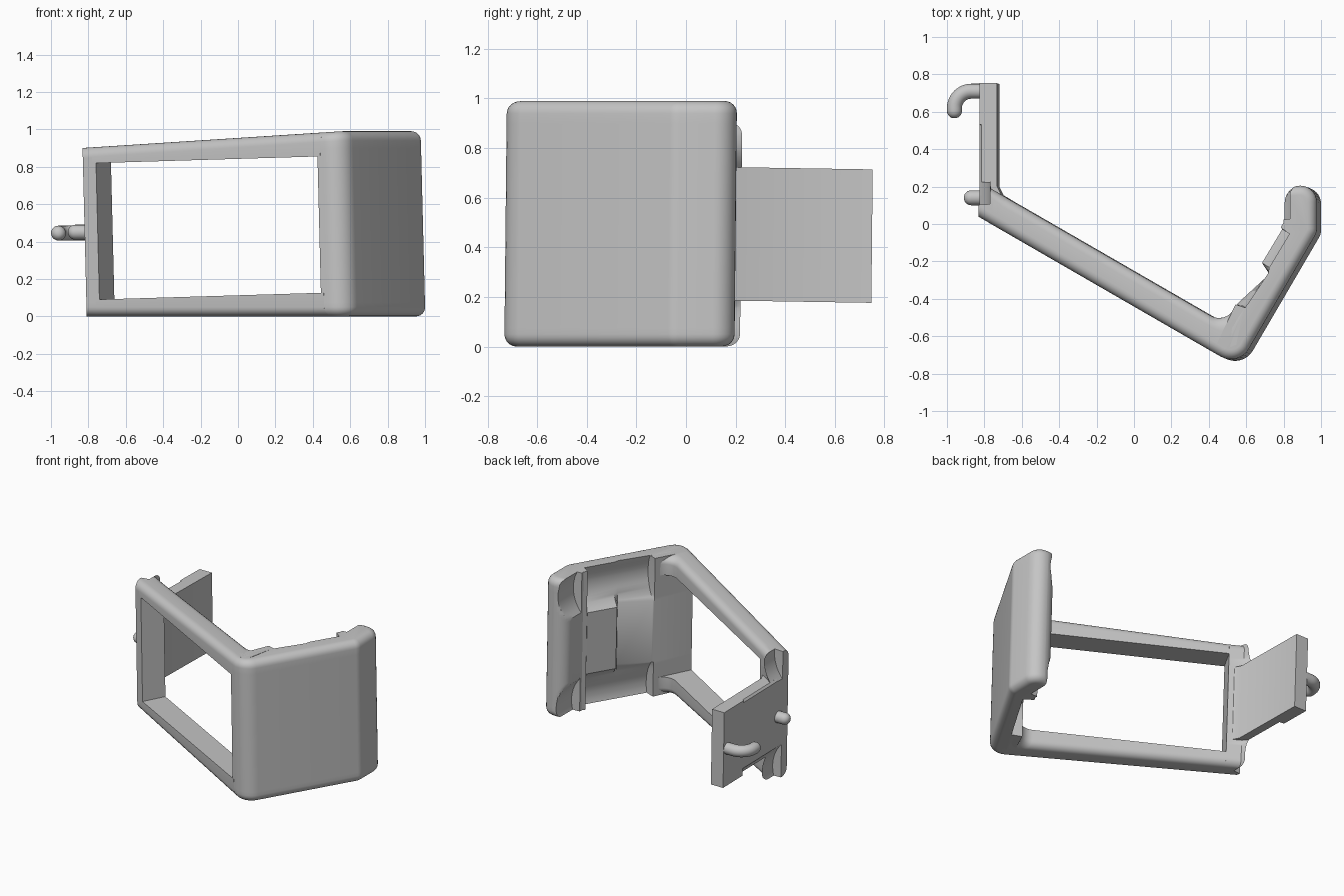
import bpy, bmesh, math
from mathutils import Vector

if "Cube" in bpy.data.objects:
    bpy.data.objects.remove(bpy.data.objects["Cube"], do_unlink=True)

grey = bpy.data.materials.new("light_grey")
grey.use_nodes = True
grey.diffuse_color = (0.56, 0.56, 0.56, 1)
grey.node_tree.nodes["Principled BSDF"].inputs["Base Color"].default_value = grey.diffuse_color

HEIGHT = 0.99
EDGE = 0.05       # rounding of the long rims
GROOVE = 0.25     # radius of the round grooves
GROOVE_Z = (0.07, 0.875)


def make_object(name, rings):
    """Skin a list of equal rings, close the ends, lean slightly and shade."""
    bm = bmesh.new()
    loops = [[bm.verts.new((p.x - 0.025 * (p.z - 0.45), p.y + 0.01 * (p.z - 0.45), p.z))
              for p in ring] for ring in rings]
    n = len(loops[0])
    for a, b in zip(loops, loops[1:]):
        for i in range(n):
            j = (i + 1) % n
            bm.faces.new((a[i], a[j], b[j], b[i]))
    bm.faces.new(loops[0][::-1])
    bm.faces.new(loops[-1])
    bm.normal_update()
    mesh = bpy.data.meshes.new(name)
    bm.to_mesh(mesh)
    bm.free()
    mesh.materials.append(grey)
    ob = bpy.data.objects.new(name, mesh)
    bpy.context.collection.objects.link(ob)
    bpy.ops.object.select_all(action='DESELECT')
    ob.select_set(True)
    bpy.context.view_layer.objects.active = ob
    bpy.ops.object.shade_smooth_by_angle(angle=math.radians(30))


def section(corners, inset, steps=8):
    """Outline from (x, y, fillet radius, rim) corners; rim edges move in by inset."""
    pts = [Vector(c[:2]) for c in corners]
    n = len(pts)
    normals = []
    for i in range(n):
        d = (pts[(i + 1) % n] - pts[i]).normalized()
        normals.append(Vector((-d.y, d.x)))
    moved = []
    for i in range(n):
        n1, n2 = normals[i - 1], normals[i]
        e1, e2 = inset * corners[i - 1][3], inset * corners[i][3]
        det = n1.x * n2.y - n1.y * n2.x
        if abs(det) < 0.02:
            moved.append(pts[i] + n2 * e2)
        else:
            moved.append(pts[i] + Vector((e1 * n2.y - e2 * n1.y, n1.x * e2 - n2.x * e1)) / det)
    out = []
    for i, p in enumerate(moved):
        r = corners[i][2]
        if r == 0:
            out.append(p)
            continue
        convex = normals[i - 1].cross(normals[i]) > 0
        r -= inset if convex else 0
        a = (moved[i - 1] - p).normalized()
        b = (moved[(i + 1) % n] - p).normalized()
        half = a.angle(b) / 2
        centre = p + (a + b).normalized() * r / math.sin(half)
        start, end = [p + v * r / math.tan(half) - centre for v in (a, b)]
        for s in range(steps + 1):
            t = s / steps * (math.pi - 2 * half)
            out.append(centre + (start * math.sin(math.pi - 2 * half - t) + end * math.sin(t))
                       / math.sin(math.pi - 2 * half))
    return out


def groove(points, z, start, end, inward):
    """Push outline points back to the floor of the round grooves at height z."""
    o = Vector(start)
    along = Vector(end) - o
    length = along.length
    along.normalize()
    for zc in GROOVE_Z:
        if abs(z - zc) >= GROOVE:
            continue
        floor = GROOVE - math.sqrt(GROOVE ** 2 - (z - zc) ** 2)
        for p in points:
            depth = (p - o).dot(inward)
            if 0 < (p - o).dot(along) < length and depth > floor:
                p -= inward * (depth - floor)


def top(x):
    return HEIGHT * (1 - 0.065 * max(0, 0.57 - x))


def rim_profile():
    """(distance from end, inset) pairs around a rounded rim."""
    return [(EDGE * (1 - math.cos(a)), EDGE * (1 - math.sin(a)))
            for a in (k * math.pi / 12 for k in range(7))]


def upright(name, corners, height, grooves):
    """Full-height part with rounded rims and grooves."""
    rim = rim_profile()
    levels = rim + [(0.075 + 0.0174 * k, 0) for k in range(11)]
    levels += [(0.69 + 0.0174 * k, 0) for k in range(13) if 0.69 + 0.0174 * k < height - EDGE]
    levels += [(height - d, e) for d, e in reversed(rim)]
    rings = []
    for z, inset in levels:
        pts = section(corners, inset)
        for g in grooves:
            groove(pts, z, *g)
        rings.append([Vector((p.x, p.y, z / height * top(p.x))) for p in pts])
    make_object(name, rings)


# Wide panel with rounded corner, end post, inside step and wedge notch
panel = [(0.435, -0.69, 0, 1), (0.57, -0.768, 0.11, 1), (0.99, -0.05, 0.08, 1),
         (0.99, 0.2, 0.088, 1), (0.812, 0.2, 0.088, 0), (0.812, 0.021, 0, 0), (0.812, 0.019, 0, 0),
         (0.812, 0, 0, 0), (0.7975, -0.025, 0, 0), (0.7955, -0.0285, 0, 0), (0.69, -0.21, 0, 0),
         (0.73, -0.27, 0, 0), (0.562, -0.425, 0, 0), (0.556, -0.435, 0, 0)]
panel_inward = Vector((-0.4, 0.24)).normalized()
upright("side_panel", panel, HEIGHT, [((0.63, -0.47), (0.87, -0.07), panel_inward),
                                      ((0.875, 0.02), (0.875, 0.4), Vector((-1, 0)))])

# Post at the far end of the window
tab_groove = ((-0.757, 0.1), (-0.757, 0.53), Vector((-1, 0)))
post = [(-0.82, 0.034, 0, 1), (-0.75, -0.006, 0, 0), (-0.67, 0.136, 0, 1), (-0.755, 0.185, 0, 1),
        (-0.82, 0.222, 0, 0), (-0.82, 0.102, 0, 0), (-0.82, 0.098, 0, 0)]
upright("window_post", post, top(-0.8), [tab_groove])

# Bars above and below the window
bar = [(-0.77, 0.005, 0, 1), (0.45, -0.699, 0, 0), (0.56, -0.65, 0, 0), (0.6, -0.46, 0, 0),
       (0.555, -0.445, 0, 1), (0.5, -0.54, 0.09, 1), (-0.72, 0.164, 0, 0)]
rim = [(d, section(bar, e)) for d, e in rim_profile()]
plain = section(bar, 0)
make_object("lower_bar", [[Vector((p.x, p.y, d)) for p in ring] for d, ring in rim]
            + [[Vector((p.x, p.y, 0.113 + 0.03 * p.x)) for p in plain]])
make_object("upper_bar", [[Vector((p.x, p.y, 0.842 + 0.03 * p.x)) for p in plain]]
            + [[Vector((p.x, p.y, top(p.x) - d)) for p in ring] for d, ring in reversed(rim)])

# Mounting tab behind the post
tab = [(-0.82, 0.15, 0, 0), (-0.7, 0.15, 0, 0), (-0.725, 0.2, 0, 0), (-0.725, 0.75, 0, 0),
       (-0.82, 0.75, 0, 0), (-0.82, 0.532, 0, 0), (-0.82, 0.528, 0, 0)]
rings = []
for z in [0.185 + 0.0169 * k for k in range(5)] + [0.68 + 0.0143 * k for k in range(4)]:
    pts = section(tab, 0)
    groove(pts, z, *tab_groove)
    rings.append([Vector((p.x, p.y, z - 0.016 * (p.y - 0.2))) for p in pts])
make_object("mounting_tab", rings)


def tube(name, path, radius):
    """Round rod along a level path with a domed free end."""
    rings = []
    steps = [(p, (path[min(i + 1, len(path) - 1)] - path[max(i - 1, 0)]).normalized(), radius)
             for i, p in enumerate(path)]
    p, d, r = steps[-1]
    steps += [(p + d * r * math.sin(a), d, r * math.cos(a))
              for a in (k * math.pi / 12 for k in range(1, 6))]
    for p, d, r in steps:
        side = Vector((d.y, -d.x, 0))
        rings.append([p + side * r * math.cos(t) + Vector((0, 0, r * math.sin(t)))
                      for t in (k * math.pi / 10 for k in range(20))])
    make_object(name, rings)


# Hook and peg on the tab
bend = [Vector((-0.87 - 0.09 * math.sin(a), 0.62 + 0.09 * math.cos(a), 0.445))
        for a in (k * math.pi / 24 for k in range(13))]
tube("hook", [Vector((-0.79, 0.71, 0.445))] + bend + [Vector((-0.96, 0.605, 0.445))], 0.04)
tube("peg", [Vector((-0.78, 0.14, 0.45)), Vector((-0.87, 0.14, 0.45))], 0.04)
